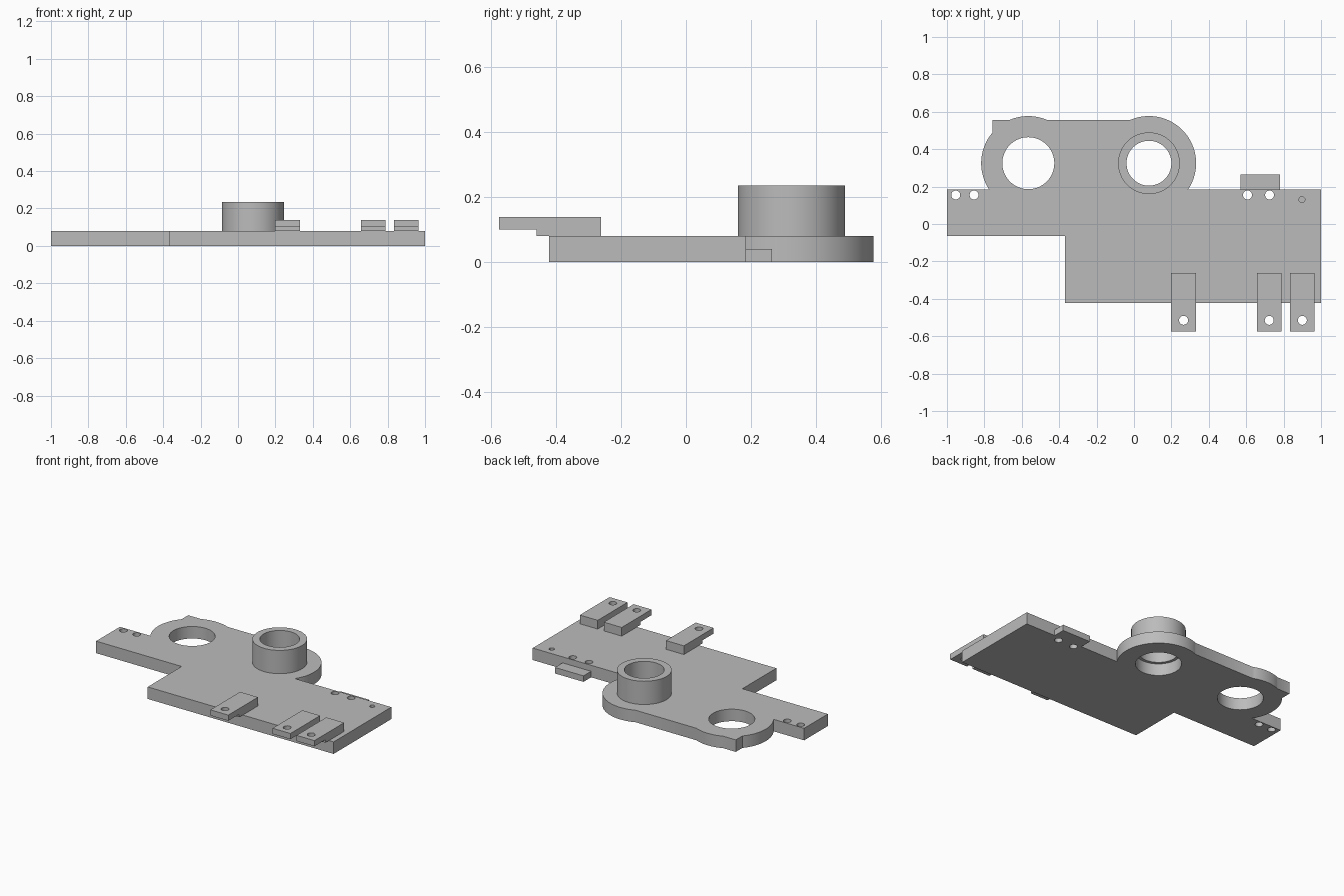
import bpy
import bmesh
from math import sin, cos, asin, acos, pi

if "Cube" in bpy.data.objects:
    bpy.data.objects.remove(bpy.data.objects["Cube"])

grey = bpy.data.materials.new("grey metal")
grey.use_nodes = True
colour = (0.5, 0.5, 0.5, 1)
grey.diffuse_color = colour
grey.node_tree.nodes["Principled BSDF"].inputs["Base Color"].default_value = colour


def arc(cx, cy, r, a0, a1, n):
    return [(cx + r * cos(a0 + (a1 - a0) * i / n), cy + r * sin(a0 + (a1 - a0) * i / n))
            for i in range(n + 1)]


def circle(cx, cy, r, n=32):
    return arc(cx, cy, r, 0, 2 * pi, n)[:-1]


def extrude(name, points, depth):
    """Extrude a closed profile of 3D points along a vector."""
    bm = bmesh.new()
    face = bm.faces.new([bm.verts.new(p) for p in points])
    top = bmesh.ops.extrude_face_region(bm, geom=[face])["geom"]
    bmesh.ops.translate(bm, verts=[v for v in top if isinstance(v, bmesh.types.BMVert)], vec=depth)
    bmesh.ops.recalc_face_normals(bm, faces=bm.faces)
    mesh = bpy.data.meshes.new(name)
    bm.to_mesh(mesh)
    bm.free()
    mesh.materials.append(grey)
    obj = bpy.data.objects.new(name, mesh)
    bpy.context.collection.objects.link(obj)
    return obj


def slab(name, outline, z0, z1):
    return extrude(name, [(x, y, z0) for x, y in outline], (0, 0, z1 - z0))


def select(obj):
    bpy.ops.object.select_all(action="DESELECT")
    obj.select_set(True)
    bpy.context.view_layer.objects.active = obj


def drill(obj, x, y, r, z0=-0.1, z1=0.4, n=32):
    """Cut a round vertical hole."""
    cutter = slab("cutter", circle(x, y, r, n), z0, z1)
    cutter.hide_render = True
    select(obj)
    mod = obj.modifiers.new("hole", "BOOLEAN")
    mod.operation, mod.solver, mod.object = "DIFFERENCE", "EXACT", cutter
    bpy.ops.object.modifier_apply(modifier=mod.name)
    bpy.data.objects.remove(cutter)


def finish(obj):
    select(obj)
    bpy.ops.object.shade_smooth_by_angle(angle=0.6)


# Shared dimensions
THICK, BACK, LUG_TOP = 0.08, 0.185, 0.557
LEFT_X, RIGHT_X, LUG_Y, LUG_R = -0.565, 0.08, 0.325, 0.252
CORNER_X = -0.757
low = asin((LUG_Y - BACK) / LUG_R)
high = asin((LUG_TOP - LUG_Y) / LUG_R)
side = acos((CORNER_X - LEFT_X) / LUG_R)

# Base plate with two round lugs along the back
outline = [(-1, BACK), (-1, -0.065), (-0.37, -0.065), (-0.37, -0.422), (1, -0.422), (1, BACK)]
outline += arc(RIGHT_X, LUG_Y, LUG_R, -low, pi - high, 48)
outline += arc(LEFT_X, LUG_Y, LUG_R, high, pi - high, 16)
outline += [(CORNER_X, LUG_TOP)]
outline += arc(LEFT_X, LUG_Y, LUG_R, side, pi + low, 24)
plate = slab("base_plate", outline, 0, THICK)
for x in (LEFT_X, RIGHT_X):
    drill(plate, x, LUG_Y, 0.139, n=64)
for x in (-0.953, -0.855, 0.607, 0.725):
    drill(plate, x, 0.155, 0.024)
drill(plate, 0.898, 0.13, 0.016, z0=0.03)
finish(plate)

# Raised collar, with a bore narrower than the plate hole below it
collar = slab("collar", circle(RIGHT_X, LUG_Y, 0.165, 64), THICK, 0.235)
drill(collar, RIGHT_X, LUG_Y, 0.12, n=64)
finish(collar)

# Stepped front tabs overhanging the plate
step = [(-0.262, THICK), (-0.262, 0.138), (-0.575, 0.138),
        (-0.575, 0.1), (-0.46, 0.1), (-0.46, THICK)]
for i, x in enumerate((0.265, 0.723, 0.9)):
    tab = extrude(f"front_tab_{i + 1}", [(x - 0.066, y, z) for y, z in step], (0.132, 0, 0))
    drill(tab, x, -0.515, 0.024)
    finish(tab)

# Thin ledge on the back edge
slab("back_ledge", [(0.57, BACK), (0.78, BACK), (0.78, 0.265), (0.57, 0.265)], 0, 0.04)
